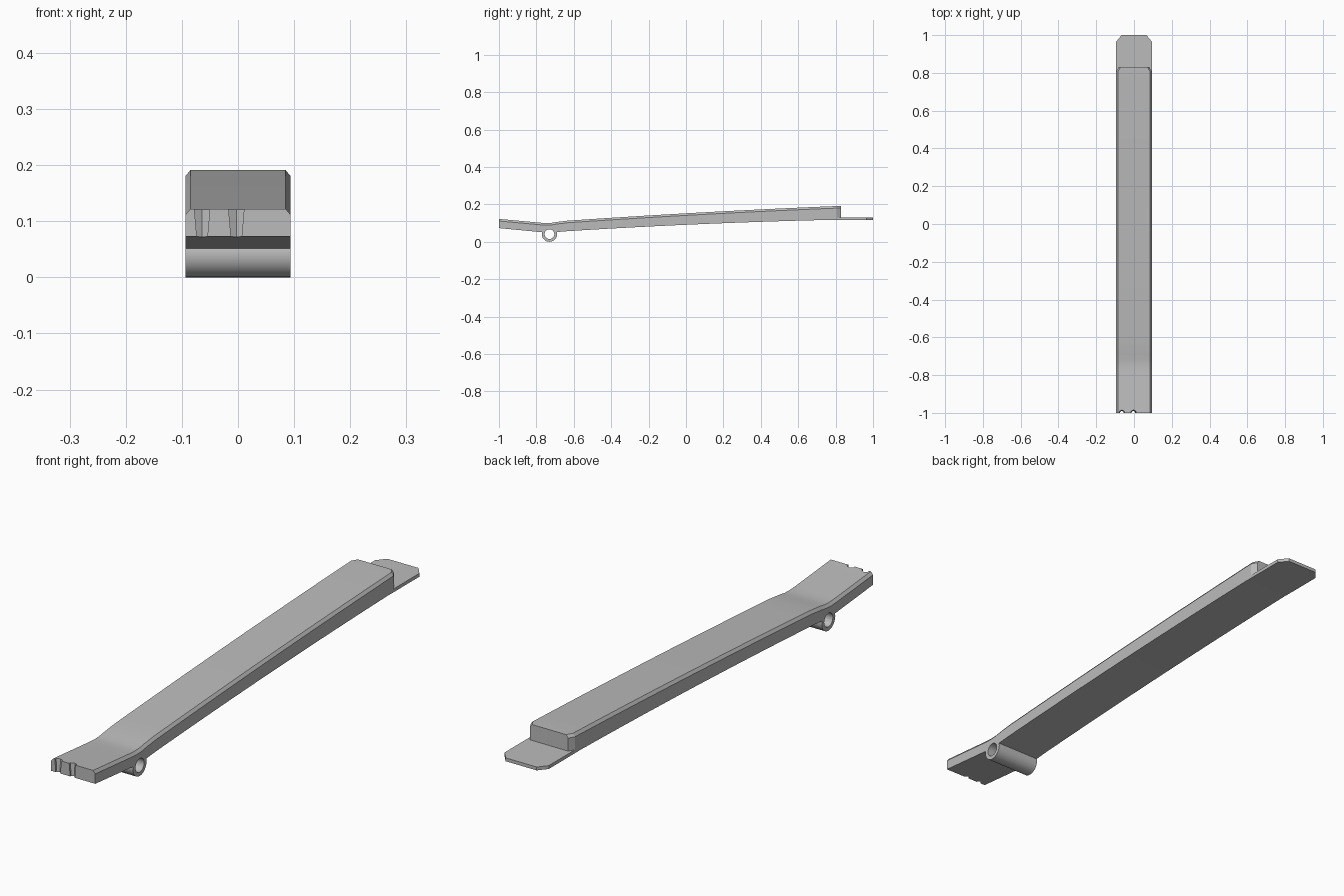
import bpy, bmesh, math
from mathutils import Matrix

cube = bpy.data.objects.get("Cube")
if cube:
    bpy.data.objects.remove(cube, do_unlink=True)

grey = bpy.data.materials.new("plain grey")
grey.use_nodes = True
grey.diffuse_color = (0.5, 0.5, 0.5, 1)
grey.node_tree.nodes["Principled BSDF"].inputs["Base Color"].default_value = (0.5, 0.5, 0.5, 1)

HALF = 0.094
PIVOT_Y, PIVOT_Z = -0.73, 0.041


def finish(name, bm):
    bmesh.ops.recalc_face_normals(bm, faces=bm.faces)
    mesh = bpy.data.meshes.new(name)
    bm.to_mesh(mesh)
    bm.free()
    obj = bpy.data.objects.new(name, mesh)
    bpy.context.collection.objects.link(obj)
    mesh.materials.append(grey)
    return obj


def loft(name, rings):
    """Skin a list of equal-length point rings and cap both ends."""
    bm = bmesh.new()
    loops = [[bm.verts.new(p) for p in ring] for ring in rings]
    for a, b in zip(loops, loops[1:]):
        for i in range(len(a)):
            j = (i + 1) % len(a)
            bm.faces.new((a[i], a[j], b[j], b[i]))
    bm.faces.new(loops[0])
    bm.faces.new(loops[-1])
    return finish(name, bm)


def cylinder(name, r1, r2, depth, sides, matrix):
    bm = bmesh.new()
    bmesh.ops.create_cone(bm, cap_ends=True, segments=sides, radius1=r1,
                          radius2=r2, depth=depth, matrix=matrix)
    return finish(name, bm)


def cut(target, cutter):
    cutter.hide_render = True
    cutter.hide_viewport = True
    cutter.display_type = 'WIRE'
    mod = target.modifiers.new("cut " + cutter.name, 'BOOLEAN')
    mod.operation = 'DIFFERENCE'
    mod.solver = 'EXACT'
    mod.object = cutter


def shade(obj):
    bpy.ops.object.select_all(action='DESELECT')
    obj.select_set(True)
    bpy.context.view_layer.objects.active = obj
    bpy.ops.object.shade_smooth_by_angle(angle=math.radians(25))


# Long curved bar with bevelled upper edges
def section(y, bottom, top, half=HALF):
    e, d = 0.009, 0.011
    return [(-half, y, bottom), (half, y, bottom), (half, y, top - d),
            (half - e, y, top), (e - half, y, top), (-half, y, top - d)]


stations = [(-1, 0.073, 0.122), (-0.78, 0.052, 0.102), (-0.75, 0.05, 0.1),
            (-0.72, 0.05, 0.101), (-0.69, 0.052, 0.106)]
rings = [section(*s) for s in stations]
STEPS = 24
for i in range(STEPS + 1):
    t = i / STEPS
    y = -0.63 + t * 1.437
    rings.append(section(y, 0.057 + 0.09 * t - 0.029 * t * t,
                         0.113 + 0.098 * t - 0.02 * t * t))
rings.append(section(0.83, 0.118, 0.191, 0.081))
bar = loft("curved_bar", rings)

# Thin end tongue with clipped corners
outline = [(-HALF, 0.79), (HALF, 0.79), (HALF, 0.966), (0.066, 1),
           (-0.066, 1), (-HALF, 0.966)]
loft("end_tongue", [[(x, y, z) for x, y in outline] for z in (0.117, 0.13)])

# Pivot barrel under the bar
across = Matrix.Translation((0, PIVOT_Y, PIVOT_Z)) @ Matrix.Rotation(math.pi / 2, 4, 'Y')
barrel = cylinder("pivot_barrel", 0.041, 0.041, 2 * HALF, 40, across)
bore = cylinder("bore_cutter", 0.026, 0.026, 0.4, 40, across)
cut(bar, bore)
cut(barrel, bore)

# Two tapered notches in the front edge
for n, x in enumerate((-0.064, -0.003)):
    notch = cylinder(f"notch_cutter_{n + 1}", 0.01, 0.017, 0.07, 6,
                     Matrix.Translation((x, -1, 0.098)))
    cut(bar, notch)

shade(bar)
shade(barrel)
